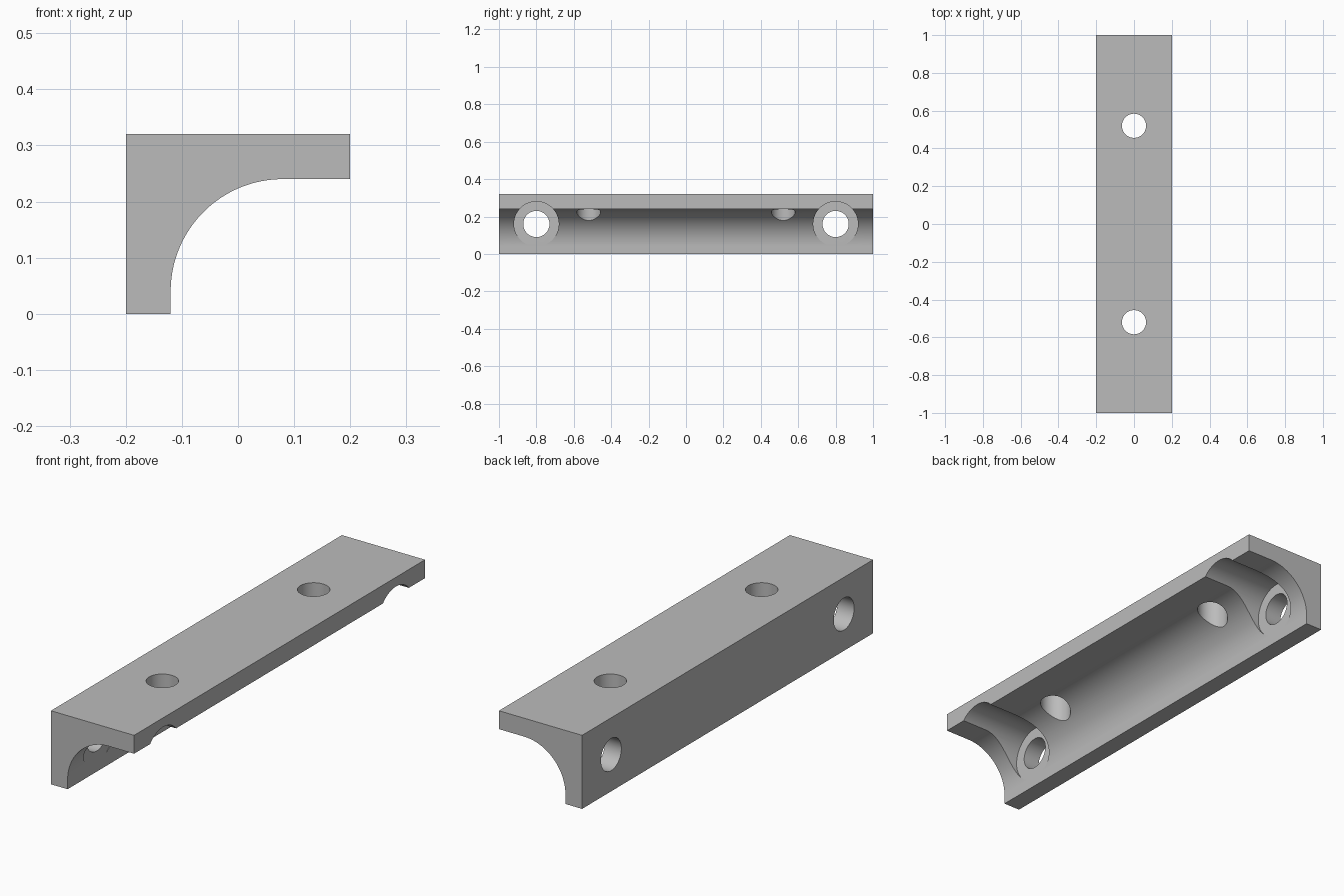
import bpy
import bmesh
from math import cos, sin, pi, radians
from mathutils import Matrix, Vector

cube = bpy.data.objects.get("Cube")
if cube:
    bpy.data.objects.remove(cube, do_unlink=True)

# Single plain grey finish
grey = bpy.data.materials.new("matte grey")
grey.use_nodes = True
colour = (0.5, 0.5, 0.5, 1)
grey.diffuse_color = colour
grey.node_tree.nodes["Principled BSDF"].inputs["Base Color"].default_value = colour


def add_object(name, bm):
    bmesh.ops.recalc_face_normals(bm, faces=bm.faces[:])
    mesh = bpy.data.meshes.new(name)
    bm.to_mesh(mesh)
    bm.free()
    mesh.materials.append(grey)
    obj = bpy.data.objects.new(name, mesh)
    bpy.context.scene.collection.objects.link(obj)
    return obj


def cutter(name, radius, start, end):
    """Closed cylinder running between two points."""
    start, end = Vector(start), Vector(end)
    axis = end - start
    turn = axis.to_track_quat("Z", "Y").to_matrix().to_4x4()
    bm = bmesh.new()
    bmesh.ops.create_cone(bm, cap_ends=True, segments=64,
                          radius1=radius, radius2=radius, depth=axis.length,
                          matrix=Matrix.Translation((start + end) / 2) @ turn)
    obj = add_object(name, bm)
    obj.hide_render = True
    return obj


# Bracket: angle profile with a concave fillet, extruded along y
fillet, cx, cz, steps = 0.2, 0.08, 0.04, 48
outline = [(0.2, 0.24), (0.2, 0.32), (-0.2, 0.32), (-0.2, 0), (-0.12, 0)]
for i in range(steps + 1):
    a = pi - pi / 2 * i / steps
    outline.append((cx + fillet * cos(a), cz + fillet * sin(a)))
bm = bmesh.new()
face = bm.faces.new([bm.verts.new((x, -1, z)) for x, z in outline])
ext = bmesh.ops.extrude_face_region(bm, geom=[face])
bmesh.ops.translate(bm, vec=(0, 2, 0),
                    verts=[v for v in ext["geom"] if isinstance(v, bmesh.types.BMVert)])
bracket = add_object("mounting_bracket", bm)

# Screw holes and washer seats, the same at both ends
cutters = []
for side, s in (("front", -1), ("back", 1)):
    y = 0.8 * s
    cutters += [
        cutter(side + "_washer_seat_cutter", 0.12, (-0.1197, y, 0.16), (0.4, y, 0.16)),
        cutter(side + "_wall_hole_cutter", 0.07, (-0.3, y, 0.16), (0.3, y, 0.16)),
        cutter(side + "_top_hole_cutter", 0.064, (0, 0.52 * s, 0.1), (0, 0.52 * s, 0.4)),
    ]

bpy.ops.object.select_all(action="DESELECT")
bpy.context.view_layer.objects.active = bracket
bracket.select_set(True)
for c in cutters:
    mod = bracket.modifiers.new(c.name, "BOOLEAN")
    mod.operation = "DIFFERENCE"
    mod.solver = "EXACT"
    mod.object = c
    bpy.ops.object.modifier_apply(modifier=mod.name)
for c in cutters:
    bpy.data.objects.remove(c, do_unlink=True)

# Smooth curved walls, crisp edges
bpy.ops.object.shade_smooth_by_angle(angle=radians(20))
